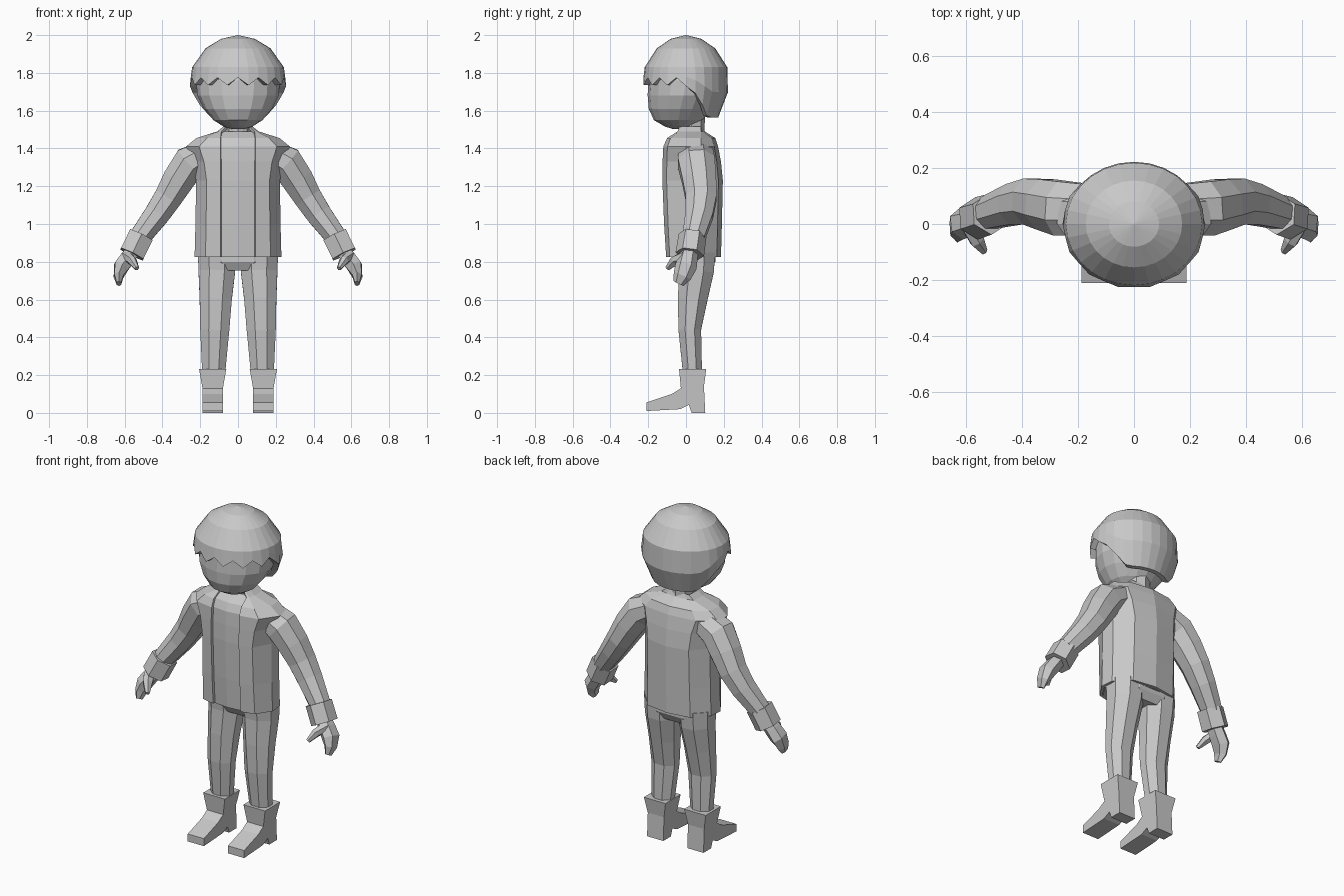
import bpy, bmesh, math
from mathutils import Vector

if "Cube" in bpy.data.objects:
    bpy.data.objects.remove(bpy.data.objects["Cube"])

grey = bpy.data.materials.new("plain grey")
grey.diffuse_color = (0.58, 0.58, 0.58, 1)
grey.use_nodes = True
grey.node_tree.nodes["Principled BSDF"].inputs["Base Color"].default_value = grey.diffuse_color


def finish(name, bm, mirror=False, shell=0):
    bmesh.ops.remove_doubles(bm, verts=bm.verts[:], dist=0.0002)
    bmesh.ops.recalc_face_normals(bm, faces=bm.faces[:])
    me = bpy.data.meshes.new(name)
    bm.to_mesh(me)
    bm.free()
    me.materials.append(grey)
    ob = bpy.data.objects.new(name, me)
    bpy.context.collection.objects.link(ob)
    if shell:
        s = ob.modifiers.new("shell", 'SOLIDIFY')
        s.thickness, s.offset = shell, -1
    if mirror:
        m = ob.modifiers.new("mirror", 'MIRROR')
        m.use_mirror_merge = False
    return ob


def loft(name, rings, closed=True, caps=True, **kw):
    """Skin a list of equally sized point rings."""
    bm = bmesh.new()
    vr = [[bm.verts.new(p) for p in r] for r in rings]
    n = len(vr[0])
    for a, b in zip(vr, vr[1:]):
        for i in range(n if closed else n - 1):
            j = (i + 1) % n
            bm.faces.new((a[i], a[j], b[j], b[i]))
    if caps:
        bm.faces.new(vr[0])
        bm.faces.new(vr[-1])
    return finish(name, bm, **kw)


def tube(name, path, n=8, mirror=True):
    """Flat-sided limb; path rows are x, y, z, half width, half depth."""
    pts = [Vector(p[:3]) for p in path]
    rings = []
    k = 1 / math.cos(math.pi / n)
    for i, p in enumerate(path):
        t = (pts[min(i + 1, len(pts) - 1)] - pts[max(i - 1, 0)]).normalized()
        u = t.cross(Vector((0, 1, 0))).normalized()
        v = u.cross(t)
        ring = []
        for j in range(n):
            a = 2 * math.pi * (j + 0.5) / n
            ring.append(pts[i] + u * math.cos(a) * p[3] * k + v * math.sin(a) * p[4] * k)
        rings.append(ring)
    return loft(name, rings, mirror=mirror)


def oval(z, cy, rx, ry, n=16):
    return [(rx * math.sin(2 * math.pi * i / n), cy - ry * math.cos(2 * math.pi * i / n), z)
            for i in range(n)]


# Head and neck
loft("head", [oval(*r) for r in [
    (1.502, -.035, .03, .03), (1.515, -.035, .075, .075), (1.55, -.04, .13, .13),
    (1.61, -.03, .18, .167), (1.68, -.013, .215, .19), (1.76, 0, .222, .2),
    (1.86, 0, .19, .17)]])
loft("neck", [oval(z, .03, r, r, 8) for z, r in [(1.42, .085), (1.49, .068), (1.56, .07)]])

# Hair cap: profile radius by height, lower edge varying round the head
PROFILE = [(1.54, .17), (1.565, .19), (1.65, .235), (1.735, .256), (1.83, .243),
           (1.93, .172), (1.98, .09), (2.0, .002)]


def hair_radius(z):
    for (z0, r0), (z1, r1) in zip(PROFILE, PROFILE[1:]):
        if z <= z1:
            return r0 + (r1 - r0) * (z - z0) / (z1 - z0)
    return .002


N = 28
edge = []
for i in range(N):
    y = -math.cos(2 * math.pi * i / N)
    if y < -.15:
        edge.append(1.775 if i % 2 == 0 else 1.735)       # jagged fringe
    elif y < .1:
        edge.append(1.73)
    else:
        edge.append(max(1.565, 1.73 - (y - .1) * .3))     # drops to the nape


def hair_ring(zs, k=1.0):
    out = []
    for i, z in enumerate(zs):
        a = 2 * math.pi * i / N
        r = hair_radius(z) * k
        out.append((r * math.sin(a), -.9 * r * math.cos(a), z))
    return out


rows = [hair_ring([z] * N) for z in (2.0, 1.98, 1.93, 1.83)]
rows.append(hair_ring([1.83 + (e - 1.83) * .5 for e in edge]))
rows.append(hair_ring(edge))
rows.append(hair_ring(edge, .84))
rows.append(hair_ring([1.86] * N, .75))
loft("hair", rows)

# Torso sections: height, half width, front y, back y
BODY = [(.825, .23, -.105, .185), (1.0, .225, -.116, .19), (1.23, .222, -.125, .195),
        (1.33, .24, -.124, .185), (1.41, .275, -.12, .17), (1.455, .22, -.1, .155),
        (1.49, .11, -.045, .1), (1.515, .078, -.035, .09)]


def half_ring(z, rx, yf, yb):
    return [(min(.092, rx * .8), yf, z), (max(.75 * rx, min(.1, rx * .9)), yf * .82, z),
            (rx, .0, z), (rx * .97, .08, z), (rx * .62, yb * .88, z), (0, yb, z)]


def body_ring(row):
    h = half_ring(*row)
    return h + [(-x, y, z) for x, y, z in reversed(h[:-1])]


loft("jacket", [body_ring(r) for r in BODY], closed=False, caps=False, shell=.016)
loft("shirt", [body_ring((z, rx - .02, yf + .014, yb - .02)) + [(0, yf + .004, z)]
               for z, rx, yf, yb in BODY[:-1]])

# Jacket sleeves and turned cuffs
tube("sleeve", [(.15, .05, 1.385, .07, .09), (.255, .055, 1.325, .09, .097),
                (.315, .07, 1.235, .084, .09), (.37, .08, 1.14, .074, .082),
                (.43, .07, 1.05, .067, .073), (.52, .04, .93, .056, .058)])
tube("cuff", [(.513, .035, .94, .066, .064), (.562, .02, .84, .066, .066)], n=6)

# Mitten hands with thumbs
tube("hand", [(.555, .02, .86, .036, .04), (.585, .01, .82, .04, .045),
              (.617, 0, .775, .04, .05), (.632, -.02, .725, .025, .042),
              (.63, -.04, .685, .012, .026)], n=6)
tube("thumb", [(.59, .0, .83, .026, .03), (.56, -.06, .805, .022, .026),
               (.535, -.098, .765, .011, .012)], n=6)

# Trousers
tube("hips", [(0, .055, .88, .205, .1), (0, .055, .8, .208, .1),
              (0, .055, .755, .15, .075)], mirror=False)
tube("trouser_leg", [(.112, .055, .85, .1, .1), (.112, .055, .75, .097, .092),
                     (.118, .035, .6, .085, .078), (.123, .02, .44, .077, .06),
                     (.129, .035, .2, .06, .05)])

# Boots: side profile extruded across, wider at the shaft top
SIDE = [(-.037, .232), (.107, .232), (.095, .14), (.102, 0), (.03, 0), (.015, .042),
        (-.03, .02), (-.21, .01), (-.21, .055), (-.075, .1), (-.027, .13)]
left = [(.062 if z > .2 else .08, y, z) for y, z in SIDE]
right = [(.206 if z > .2 else .188, y, z) for y, z in SIDE]
loft("boot", [left, right], mirror=True)
